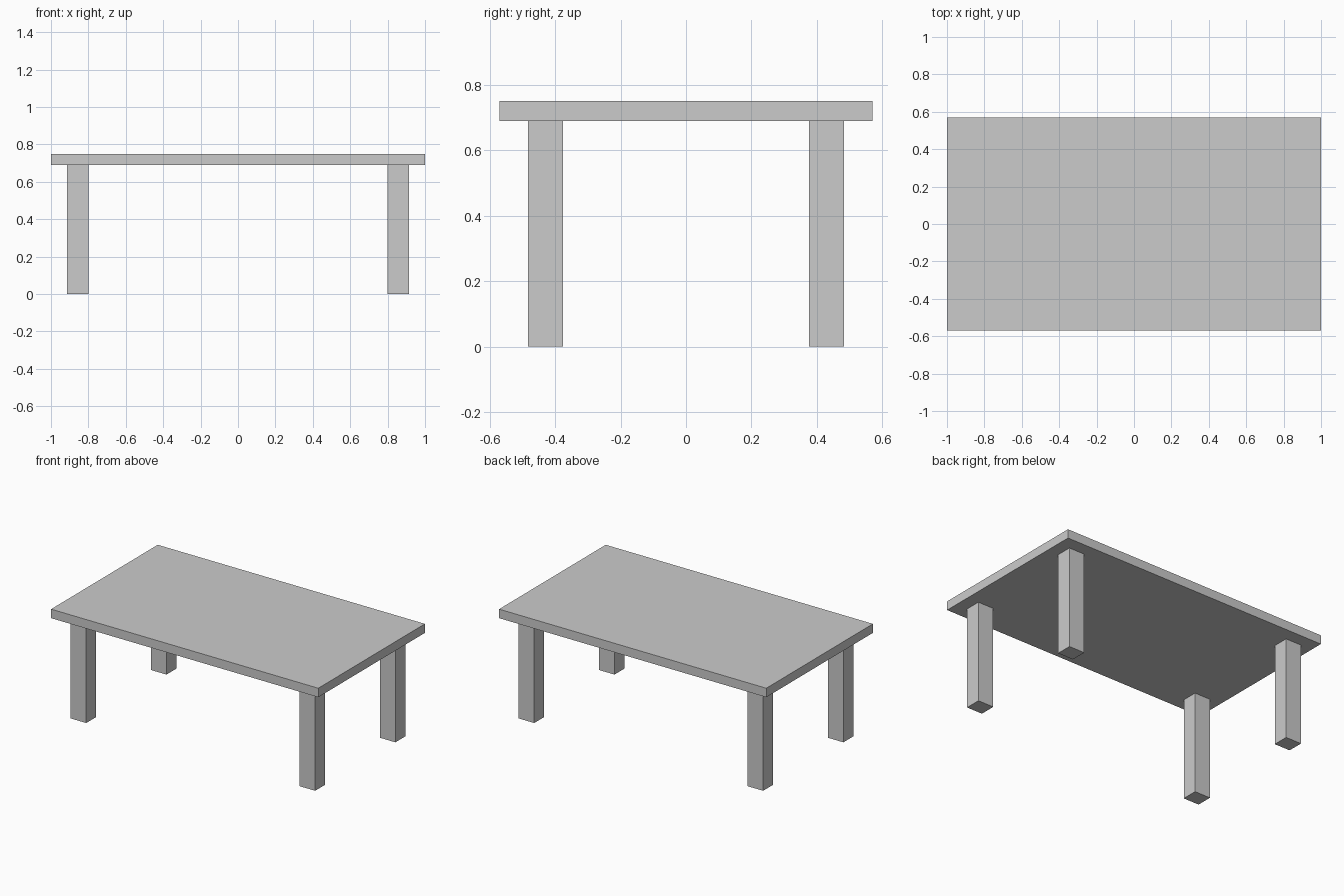
import bpy

if "Cube" in bpy.data.objects:
    bpy.data.objects.remove(bpy.data.objects["Cube"])


def box(name, center, size):
    bpy.ops.mesh.primitive_cube_add(size=1, location=center)
    obj = bpy.context.object
    obj.name = name
    obj.scale = size
    bpy.ops.object.transform_apply(location=False, rotation=False, scale=True)
    return obj


HEIGHT = 0.75
TOP_THICKNESS = 0.061
LEG_HEIGHT = HEIGHT - TOP_THICKNESS

# Table top slab
box("table_top", (0, 0, HEIGHT - TOP_THICKNESS / 2), (2.0, 1.14, TOP_THICKNESS))

# Four straight legs, inset from the corners
for y_name, sy in (("front", -1), ("back", 1)):
    for x_name, sx in (("left", -1), ("right", 1)):
        box(f"{y_name}_{x_name}_leg",
            (sx * 0.857, sy * 0.429, LEG_HEIGHT / 2),
            (0.117, 0.107, LEG_HEIGHT))
